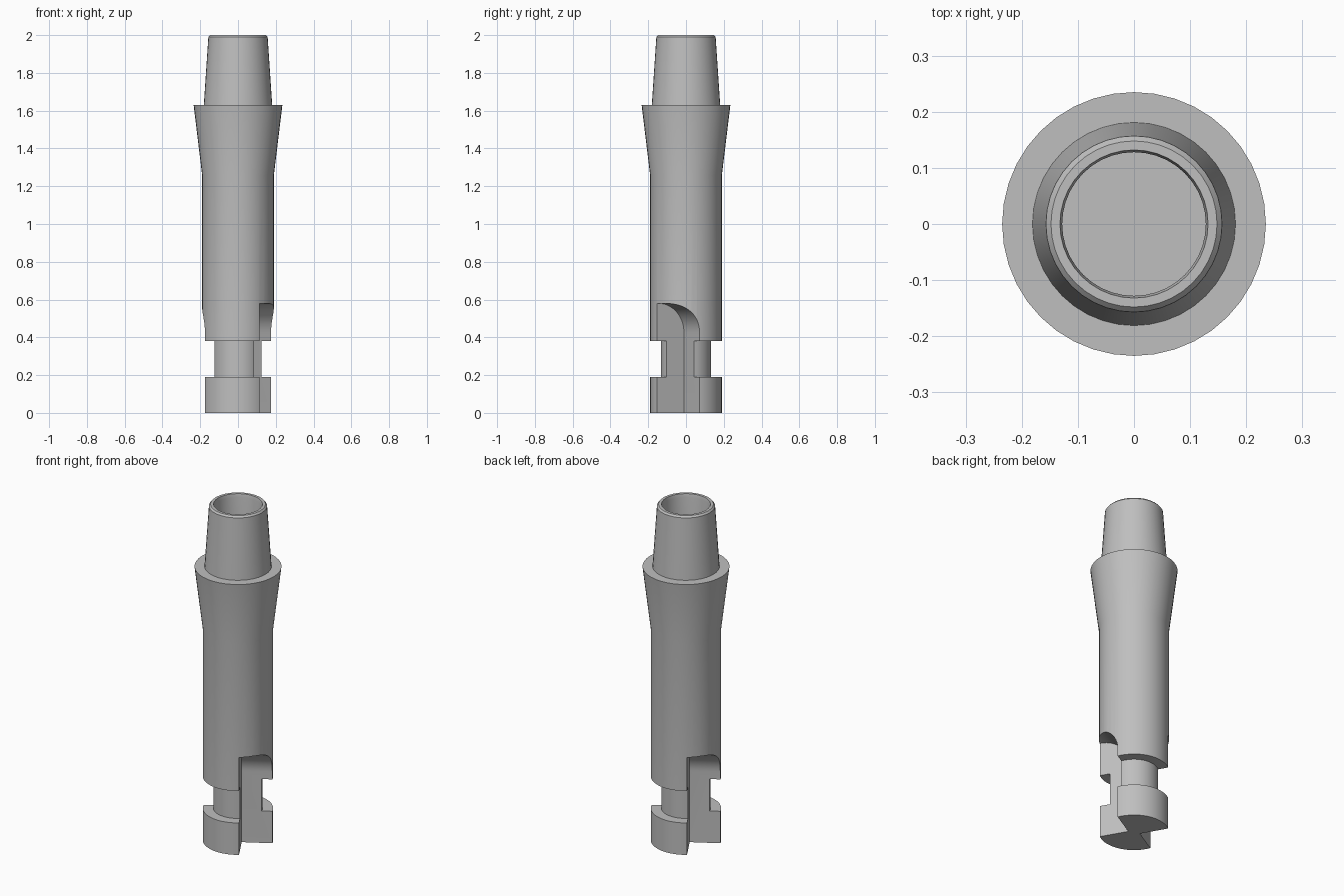
import bpy, bmesh
from math import sin, cos, pi, radians
from mathutils import Matrix

old = bpy.data.objects.get("Cube")
if old:
    bpy.data.objects.remove(old, do_unlink=True)

SEGMENTS = 40

metal = bpy.data.materials.new("plain_grey")
metal.use_nodes = True
grey = (0.52, 0.52, 0.52, 1)
metal.diffuse_color = grey
metal.node_tree.nodes["Principled BSDF"].inputs["Base Color"].default_value = grey


def make_object(name, bm):
    bmesh.ops.recalc_face_normals(bm, faces=bm.faces)
    mesh = bpy.data.meshes.new(name)
    bm.to_mesh(mesh)
    bm.free()
    mesh.materials.append(metal)
    obj = bpy.data.objects.new(name, mesh)
    bpy.context.collection.objects.link(obj)
    return obj


def lathe(name, profile):
    """Closed solid of revolution from (radius, height) points."""
    bm = bmesh.new()
    rings = [[bm.verts.new((r * cos(2 * pi * i / SEGMENTS), r * sin(2 * pi * i / SEGMENTS), z))
              for i in range(SEGMENTS)] for r, z in profile]
    for low, high in zip(rings, rings[1:]):
        for i in range(SEGMENTS):
            j = (i + 1) % SEGMENTS
            bm.faces.new((low[i], low[j], high[j], high[i]))
    bm.faces.new(rings[0])
    bm.faces.new(rings[-1])
    return make_object(name, bm)


def notch_cutter(name, angle):
    """L-shaped corner cut whose ceiling curves down into the long wall."""
    wall, radius, top = -0.025, 0.155, 0.58
    outline = [(-0.4, -0.1), (wall, -0.1)]
    for i in range(17):
        t = i / 16 * pi / 2
        outline.append((wall - radius + radius * cos(t), top - radius + radius * sin(t)))
    outline.append((-0.4, top))
    bm = bmesh.new()
    face = bm.faces.new([bm.verts.new((0.022, y, z)) for y, z in outline])
    side = bmesh.ops.extrude_face_region(bm, geom=[face])
    moved = [v for v in side["geom"] if isinstance(v, bmesh.types.BMVert)]
    bmesh.ops.translate(bm, verts=moved, vec=(0.4, 0, 0))
    if not face.is_valid or len(face.link_loops if hasattr(face, "link_loops") else face.loops) == 0:
        bmesh.ops.holes_fill(bm, edges=bm.edges)
    bmesh.ops.transform(bm, matrix=Matrix.Rotation(angle, 4, "Z"), verts=bm.verts)
    # make sure both ends are closed
    open_edges = [e for e in bm.edges if e.is_boundary]
    if open_edges:
        bmesh.ops.holes_fill(bm, edges=open_edges)
    obj = make_object(name, bm)
    obj.hide_render = True
    return obj


# Foot, neck groove, shank, flared collar, tapered spigot and bore
body = lathe("connector_body", [
    (0.19, 0), (0.19, 0.19), (0.133, 0.19), (0.133, 0.38),
    (0.19, 0.38), (0.19, 1.26), (0.235, 1.63), (0.181, 1.63),
    (0.157, 1.99), (0.148, 2.0), (0.132, 2.0), (0.128, 1.98), (0.128, 1.3)])

# Two opposite locking notches
cutters = [notch_cutter("notch_cutter_%d" % k, radians(30) + k * pi) for k in range(2)]
for cutter in cutters:
    mod = body.modifiers.new("notch", "BOOLEAN")
    mod.operation = "DIFFERENCE"
    mod.solver = "EXACT"
    mod.object = cutter

bpy.ops.object.select_all(action="DESELECT")
body.select_set(True)
bpy.context.view_layer.objects.active = body
for mod in list(body.modifiers):
    bpy.ops.object.modifier_apply(modifier=mod.name)
for cutter in cutters:
    bpy.data.objects.remove(cutter, do_unlink=True)
bpy.ops.object.shade_smooth_by_angle(angle=radians(30))
